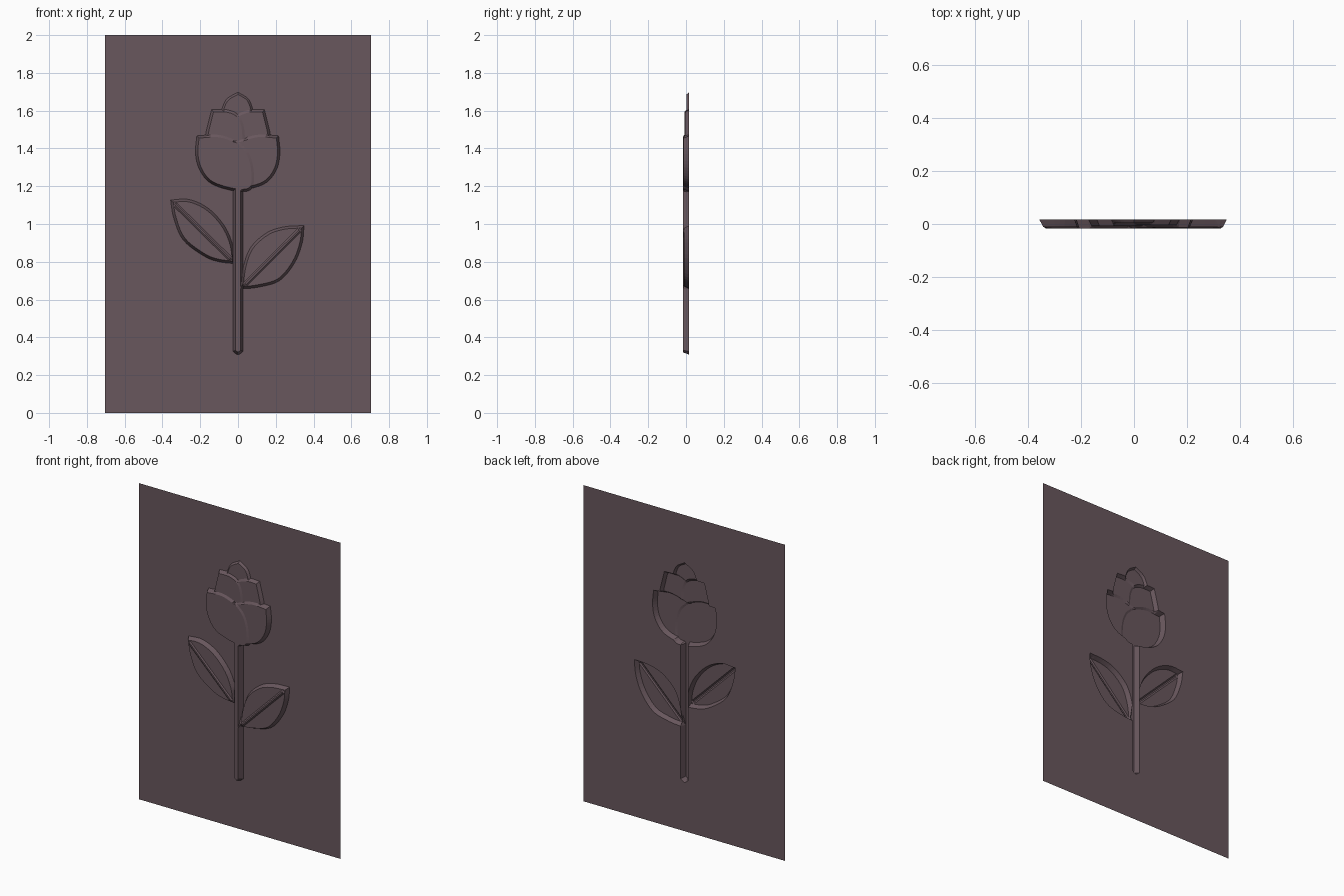
import bpy
from mathutils import Vector
from mathutils.geometry import delaunay_2d_cdt, intersect_point_line

if "Cube" in bpy.data.objects:
    bpy.data.objects.remove(bpy.data.objects["Cube"])

BACK_Y = 0.017     # plane of the sheet
WALL = 0.013       # width of the slanted emboss walls


def curve(pts, steps=5):
    """Smooth open curve through the points, without the last one."""
    p = [Vector(q) for q in pts]
    if len(p) == 2:
        return p[:1]
    p = [2 * p[0] - p[1]] + p + [2 * p[-1] - p[-2]]
    out = []
    for i in range(1, len(p) - 2):
        a, b, c, d = p[i - 1:i + 3]
        for k in range(steps):
            t = k / steps
            out.append(0.5 * (2 * b + (c - a) * t + (2 * a - 5 * b + 4 * c - d) * t * t
                              + (3 * b - a - 3 * c + d) * t ** 3))
    return out


def outline(*sides):
    """Closed loop from smooth sides that meet in corners, counter-clockwise."""
    loop = [v for s in sides for v in curve(s)]
    area = sum(a.cross(b) for a, b in zip(loop, loop[1:] + loop[:1]))
    return loop if area > 0 else loop[::-1]


def inset(loop, w):
    out = []
    for i, v in enumerate(loop):
        d1 = (v - loop[i - 1]).normalized()
        d2 = (loop[(i + 1) % len(loop)] - v).normalized()
        n1, n2 = Vector((-d1.y, d1.x)), Vector((-d2.y, d2.x))
        out.append(v + (n1 + n2) * w / max(1 + n1.dot(n2), 0.25))
    return out


def inside_distance(loop, p):
    inside, dist = False, 9.0
    for a, b in zip(loop, loop[1:] + loop[:1]):
        if (a.y > p.y) != (b.y > p.y) and p.x < a.x + (p.y - a.y) * (b.x - a.x) / (b.y - a.y):
            inside = not inside
        q, t = intersect_point_line(p, a, b)
        q = a if t < 0 else b if t > 1 else Vector(q[:2])
        dist = min(dist, (p - q).length)
    return dist if inside else 0.0


def vein(base, tip):
    a, b = Vector(base), Vector(tip)
    d = (b - a).normalized()
    n = Vector((-d.y, d.x)) * 0.012
    a, b = a + d * 0.03, b - d * 0.03
    return outline((a - n, b - n), (b - n, b + n), (b + n, a + n), (a + n, a - n))


parts = []   # (outline, emboss depth, wall width)

# stem
parts.append((outline(((0.026, 1.22), (-0.026, 1.22)), ((-0.026, 1.22), (-0.026, 0.325)),
                      ((-0.026, 0.325), (0, 0.308), (0.026, 0.325)),
                      ((0.026, 0.325), (0.026, 1.22))), 0.034, WALL))

# leaves with their veins
leaves = [
    ((-0.015, 0.79), (-0.357, 1.127),
     [(-0.10, 0.80), (-0.18, 0.83), (-0.29, 0.915), (-0.34, 1.03)],
     [(-0.26, 1.13), (-0.16, 1.085), (-0.075, 0.995), (-0.03, 0.895)]),
    ((0.013, 0.656), (0.35, 0.992),
     [(0.105, 0.665), (0.22, 0.70), (0.30, 0.795), (0.34, 0.90)],
     [(0.245, 0.985), (0.155, 0.955), (0.07, 0.88), (0.03, 0.78)]),
]
for base, tip, low, high in leaves:
    parts.append((outline([base] + low + [tip], [tip] + high + [base]), 0.028, WALL))
    parts.append((vein(base, tip), 0.034, 0.008))

# outer petals: the left one laps over the right one
parts.append((outline([(0, 1.44), (-0.10, 1.472), (-0.218, 1.467)],
                      [(-0.218, 1.467), (-0.225, 1.37), (-0.20, 1.28), (-0.135, 1.21), (0, 1.172),
                       (0.075, 1.19), (0.082, 1.29), (0.055, 1.38), (0, 1.44)]), 0.034, WALL))
parts.append((outline([(-0.03, 1.435), (0.10, 1.472), (0.215, 1.467)],
                      [(0.215, 1.467), (0.222, 1.37), (0.20, 1.28), (0.135, 1.21), (0, 1.172)],
                      [(0, 1.172), (-0.03, 1.435)]), 0.030, WALL))
# middle petals
parts.append((outline([(-0.14, 1.605), (-0.06, 1.605), (0, 1.58), (0.03, 1.52), (0.04, 1.40)],
                      [(0.04, 1.40), (-0.17, 1.40)],
                      [(-0.17, 1.40), (-0.172, 1.47), (-0.14, 1.605)]), 0.025, WALL))
parts.append((outline([(0.14, 1.605), (0.06, 1.605), (-0.02, 1.575)],
                      [(-0.02, 1.575), (-0.02, 1.40)], [(-0.02, 1.40), (0.17, 1.40)],
                      [(0.17, 1.40), (0.172, 1.47), (0.14, 1.605)]), 0.021, WALL))
# bud tip
parts.append((outline([(0, 1.698), (-0.065, 1.655), (-0.10, 1.56)], [(-0.10, 1.56), (0.09, 1.56)],
                      [(0.09, 1.56), (0.06, 1.655), (0, 1.698)]), 0.014, 0.010))

# one sheet, triangulated along every outline and inset line
points, edges = [], []


def add_loop(loop):
    n = len(points)
    points.extend(loop)
    edges.extend((n + i, n + (i + 1) % len(loop)) for i in range(len(loop)))


add_loop([Vector(c) for c in ((-0.705, 0), (0.705, 0), (0.705, 2), (-0.705, 2))])
for loop, depth, w in parts:
    add_loop(loop)
    add_loop(inset(loop, w))
flat, _, tris = delaunay_2d_cdt(points, edges, [], 0, 1e-5)[:3]


def emboss(p):
    best = 0.0
    for loop, depth, w in parts:
        t = inside_distance(loop, p) / w
        best = max(best, depth * (1.0 if t > 0.85 else t))
    return best


mesh = bpy.data.meshes.new("embossed_flower_panel")
mesh.from_pydata([(p.x, BACK_Y - emboss(p), p.y) for p in flat], [], [tuple(t) for t in tris])
panel = bpy.data.objects.new("embossed_flower_panel", mesh)
bpy.context.collection.objects.link(panel)

mat = bpy.data.materials.new("dark_mauve")
mat.diffuse_color = (0.14, 0.095, 0.11, 1)
mat.use_nodes = True
mat.node_tree.nodes["Principled BSDF"].inputs["Base Color"].default_value = mat.diffuse_color
mesh.materials.append(mat)
